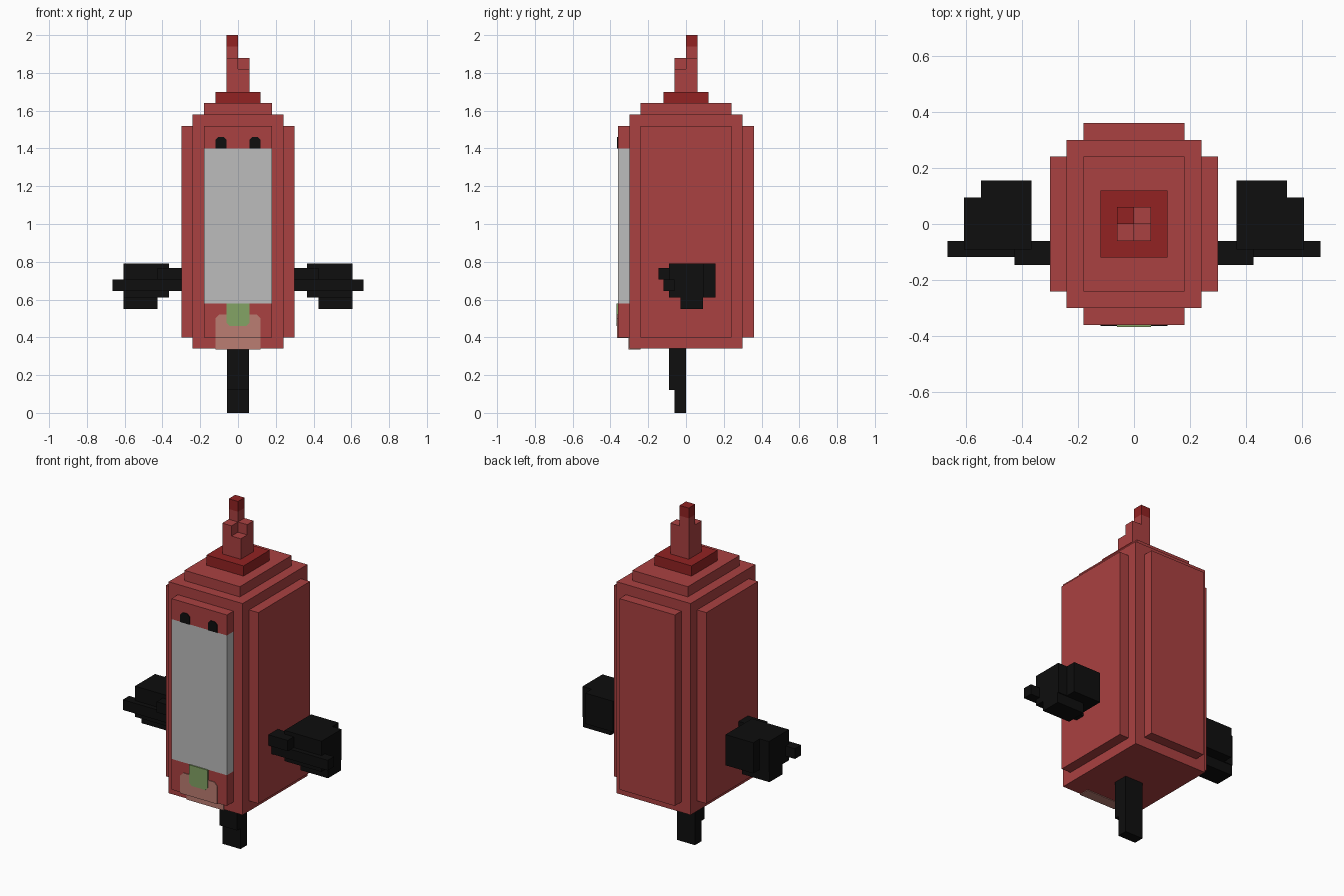
import bpy
import bmesh

cube = bpy.data.objects.get("Cube")
if cube:
    bpy.data.objects.remove(cube, do_unlink=True)


def srgb(*rgb):
    lin = [((c / 255 + 0.055) / 1.055) ** 2.4 for c in rgb]
    return (*lin, 1.0)


def material(name, colour):
    m = bpy.data.materials.new(name)
    m.use_nodes = True
    m.diffuse_color = colour
    bsdf = m.node_tree.nodes["Principled BSDF"]
    bsdf.inputs["Base Color"].default_value = colour
    bsdf.inputs["Roughness"].default_value = 0.8
    return m


RED = material("red", srgb(170, 65, 65))
DARK = material("dark red", srgb(146, 34, 34))
GREY = material("light grey", srgb(188, 188, 188))
BLACK = material("black", srgb(14, 14, 14))
PINK = material("dusty pink", srgb(187, 125, 114))
GREEN = material("leaf green", srgb(131, 163, 101))


def finish(name, bm, mat):
    bmesh.ops.recalc_face_normals(bm, faces=bm.faces)
    mesh = bpy.data.meshes.new(name)
    bm.to_mesh(mesh)
    bm.free()
    mesh.materials.append(mat)
    obj = bpy.data.objects.new(name, mesh)
    bpy.context.collection.objects.link(obj)
    return obj


def blocks(name, mat, *spans):
    """One object made of boxes, each given as x, y and z ranges."""
    bm = bmesh.new()
    for span in spans:
        made = bmesh.ops.create_cube(bm, size=1)
        for v in made["verts"]:
            for i, (low, high) in enumerate(span):
                v.co[i] = low if v.co[i] < 0 else high
    return finish(name, bm, mat)


def sym(half):
    return (-half, half)


def plate(name, mat, x, z, y, top=0.0, bottom=0.0, thick=0.004):
    """Thin front-facing plate with optional clipped top or bottom corners."""
    (x0, x1), (z0, z1) = x, z
    outline = []
    for cx, cz, sx, sz, cut in ((x0, z0, 1, 1, bottom), (x1, z0, -1, 1, bottom),
                                (x1, z1, -1, -1, top), (x0, z1, 1, -1, top)):
        if cut:
            pair = [(cx, cz + sz * cut), (cx + sx * cut, cz)]
            outline += pair if sx == sz else pair[::-1]
        else:
            outline.append((cx, cz))
    bm = bmesh.new()
    face = bm.faces.new([bm.verts.new((px, y, pz)) for px, pz in outline])
    extruded = bmesh.ops.extrude_face_region(bm, geom=[face])
    for v in extruded["geom"]:
        if isinstance(v, bmesh.types.BMVert):
            v.co.y -= thick
    return finish(name, bm, mat)


# Stepped body
blocks("body_core", RED, (sym(0.24), sym(0.30), (0.34, 1.58)))
blocks("body_sides", RED, (sym(0.30), sym(0.24), (0.40, 1.52)))
blocks("body_back", RED, (sym(0.18), (0.24, 0.36), (0.40, 1.52)))
blocks("shoulder_step", RED, (sym(0.18), sym(0.24), (1.56, 1.64)))

# Front slab, stacked by colour
for name, mat, z in (("front_lower", RED, (0.40, 0.58)),
                     ("front_panel", GREY, (0.58, 1.40)),
                     ("front_upper", RED, (1.40, 1.52))):
    blocks(name, mat, (sym(0.18), (-0.36, -0.29), z))

# Painted patches on the front
plate("belly_patch", PINK, sym(0.12), (0.40, 0.52), -0.36, top=0.02)
plate("belly_patch_lower", PINK, sym(0.12), (0.34, 0.40), -0.30)
blocks("belly_patch_step", PINK, (sym(0.12), (-0.364, -0.30), (0.396, 0.402)))
blocks("belly_patch_under", PINK, (sym(0.12), (-0.304, -0.24), (0.336, 0.342)))
plate("green_patch", GREEN, sym(0.06), (0.46, 0.58), -0.36, bottom=0.015, thick=0.007)
for side, sx in (("right", -1), ("left", 1)):
    plate(side + "_eye", BLACK, (sx * 0.09 - 0.03, sx * 0.09 + 0.03),
          (1.40, 1.46), -0.36, top=0.015)

# Cap and twisted tip
blocks("cap", DARK, (sym(0.12), sym(0.12), (1.64, 1.70)))
blocks("stem", RED,
       (sym(0.06), sym(0.06), (1.70, 1.82)),
       ((-0.06, 0), (-0.06, 0), (1.82, 1.88)),
       ((0, 0.06), (0, 0.06), (1.82, 1.88)),
       ((-0.06, 0), (0, 0.06), (1.82, 1.94)))
blocks("stem_tip", DARK, ((-0.06, 0), (0, 0.06), (1.94, 2.0)))

# Single leg
blocks("leg", BLACK,
       (sym(0.058), (-0.09, 0), (0.12, 0.34)),
       (sym(0.058), (-0.06, 0), (0, 0.12)))

# Hands, built on the left and mirrored
HAND = [((0.365, 0.605), (-0.09, 0.095), (0.61, 0.79)),
        ((0.365, 0.545), (0.095, 0.155), (0.61, 0.79)),
        ((0.425, 0.605), (-0.03, 0.09), (0.55, 0.61)),
        ((0.30, 0.665), (-0.118, -0.06), (0.645, 0.705)),
        ((0.30, 0.425), (-0.146, -0.06), (0.705, 0.768))]
blocks("left_hand", BLACK, *HAND)
blocks("right_hand", BLACK, *[((-x[1], -x[0]), y, z) for x, y, z in HAND])
